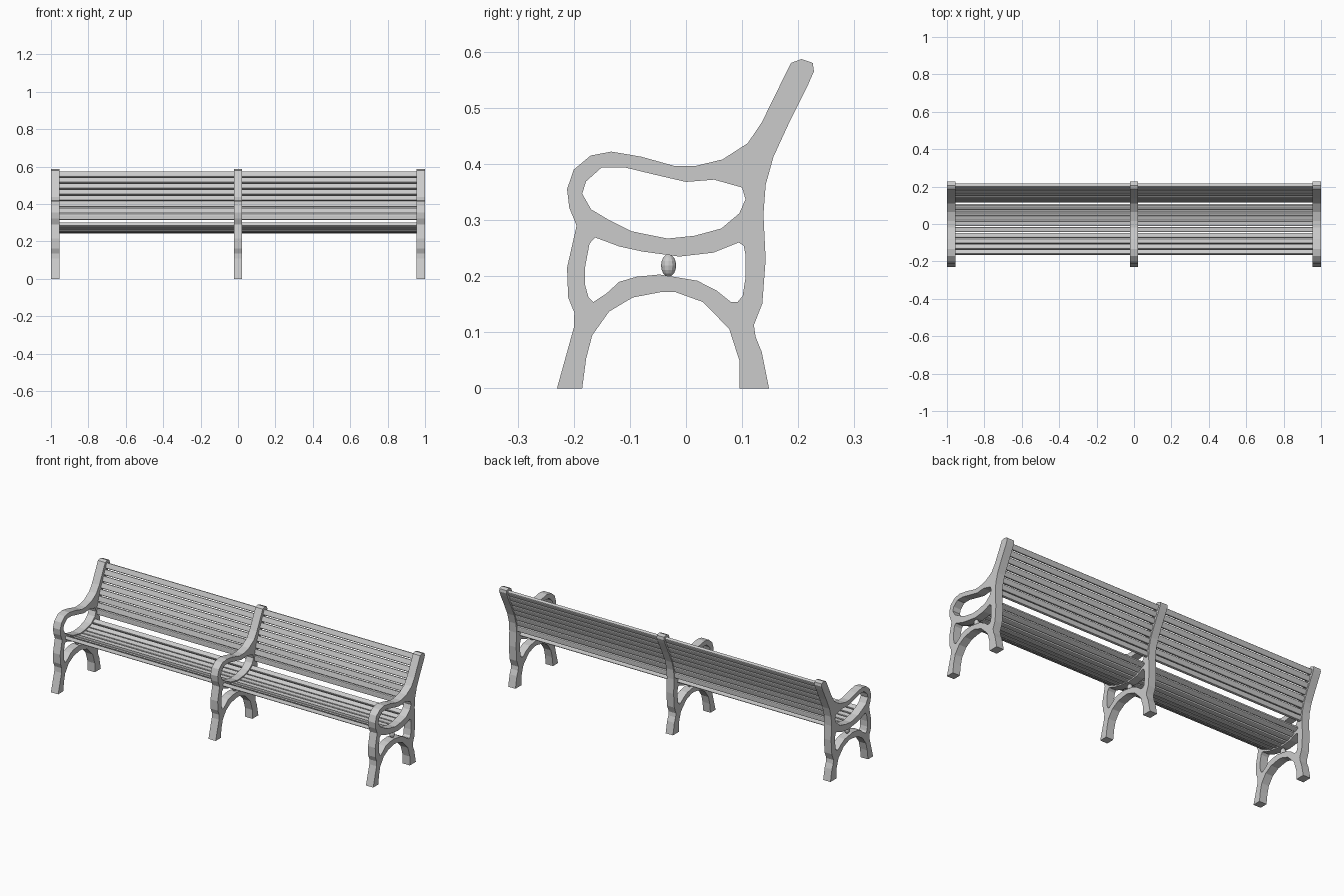
import bpy, bmesh
from math import atan2, radians
from mathutils import Vector, Matrix

if "Cube" in bpy.data.objects:
    bpy.data.objects.remove(bpy.data.objects["Cube"])

# Cast frame outline and its two openings, as (y, z)
OUTER = [(-.23, 0), (-.185, 0), (-.178, .053), (-.167, .095), (-.137, .137), (-.095, .162),
         (-.043, .172), (-.02, .172), (.03, .154), (.077, .106), (.095, .05), (.095, 0),
         (.148, 0), (.135, .065), (.124, .092), (.121, .113), (.136, .151), (.142, .23),
         (.138, .31), (.142, .363), (.156, .413), (.185, .476), (.217, .54), (.228, .565),
         (.226, .58), (.206, .587), (.187, .58), (.135, .474), (.11, .437), (.065, .408),
         (.015, .396), (-.019, .396), (-.08, .413), (-.133, .422), (-.17, .415), (-.2, .39),
         (-.212, .355), (-.208, .322), (-.195, .29), (-.212, .215), (-.21, .162),
         (-.199, .135), (-.2, .108)]
ARM_HOLE = [(-.178, .369), (-.15, .394), (-.11, .394), (-.056, .381), (0, .368), (.05, .372),
            (.1, .358), (.106, .337), (.095, .312), (.063, .285), (.015, .272), (-.033, .267),
            (-.097, .28), (-.137, .3), (-.169, .319), (-.185, .347)]
LEG_HOLE = [(-.162, .269), (-.172, .258), (-.18, .215), (-.18, .185), (-.174, .163),
            (-.165, .154), (-.142, .169), (-.119, .19), (-.088, .199), (-.047, .203),
            (.02, .192), (.055, .174), (.08, .154), (.092, .154), (.101, .165), (.106, .197),
            (.106, .238), (.103, .254), (.094, .26), (.049, .242), (-.012, .235),
            (-.078, .244), (-.119, .253)]
# Centre lines that the slats follow
SEAT_PATH = [(-.166, .294), (-.137, .28), (-.095, .263), (-.033, .252), (.02, .255),
             (.06, .267), (.106, .293)]
BACK_PATH = [(.123, .312), (.125, .36), (.141, .415), (.165, .472), (.21, .573)]
HALF = .0225


def add_object(name, mesh):
    ob = bpy.data.objects.new(name, mesh)
    bpy.context.collection.objects.link(ob)
    return ob


def frame_mesh():
    cu = bpy.data.curves.new("frame_profile", 'CURVE')
    cu.dimensions, cu.fill_mode, cu.extrude = '2D', 'BOTH', HALF
    for loop in (OUTER, ARM_HOLE, LEG_HOLE):
        sp = cu.splines.new('POLY')
        sp.points.add(len(loop) - 1)
        for p, (y, z) in zip(sp.points, loop):
            p.co = (y, z, 0, 1)
        sp.use_cyclic_u = True
    tmp = add_object("frame_profile", cu)
    dg = bpy.context.evaluated_depsgraph_get()
    me = bpy.data.meshes.new_from_object(tmp.evaluated_get(dg))
    bpy.data.objects.remove(tmp)
    # Stand the profile up: local x -> y, y -> z, z -> x
    me.transform(Matrix.Rotation(radians(90), 4, 'Z') @ Matrix.Rotation(radians(90), 4, 'X'))
    bm = bmesh.new()
    bm.from_mesh(me)
    bmesh.ops.remove_doubles(bm, verts=bm.verts, dist=1e-5)
    bmesh.ops.recalc_face_normals(bm, faces=bm.faces)
    for f in bm.faces:
        f.smooth = False
    bm.to_mesh(me)
    bm.free()
    return me


def along(path, d):
    """Point and direction at distance d along a path."""
    for a, b in zip(path, path[1:]):
        seg = b - a
        if d <= seg.length or b is path[-1]:
            return a + seg.normalized() * d, seg
        d -= seg.length


def slats(name, points, count, thick):
    path = [Vector(p) for p in points]
    pitch = sum((b - a).length for a, b in zip(path, path[1:])) / count
    for i in range(count):
        c, t = along(path, pitch * (i + .5))
        bm = bmesh.new()
        bmesh.ops.create_cube(bm, size=1)
        bmesh.ops.scale(bm, verts=bm.verts, vec=(1.96, pitch - .005, thick))
        # Round the long edges
        long_edges = [e for e in bm.edges if abs(e.verts[0].co.x - e.verts[1].co.x) > 1]
        bmesh.ops.bevel(bm, geom=long_edges, offset=.005, segments=2, profile=.5,
                        affect='EDGES')
        bmesh.ops.rotate(bm, verts=bm.verts, matrix=Matrix.Rotation(atan2(t.y, t.x), 3, 'X'))
        bmesh.ops.translate(bm, verts=bm.verts, vec=(0, c.x, c.y))
        me = bpy.data.meshes.new(name)
        bm.to_mesh(me)
        bm.free()
        add_object(f"{name}_{i + 1}", me)


# Three identical frames, each with a small oval boss between the rails
frame = frame_mesh()
for side, x in (("left", -1 + HALF), ("middle", 0), ("right", 1 - HALF)):
    add_object(f"{side}_frame", frame).location.x = x
    bpy.ops.mesh.primitive_uv_sphere_add(segments=12, ring_count=8, radius=1,
                                         location=(x, -.031, .219))
    boss = bpy.context.object
    boss.name = f"{side}_oval_boss"
    boss.scale = (.015, .0135, .02)

# Seat and backrest slats
slats("seat_slat", SEAT_PATH, 9, .02)
slats("back_slat", BACK_PATH, 8, .018)
